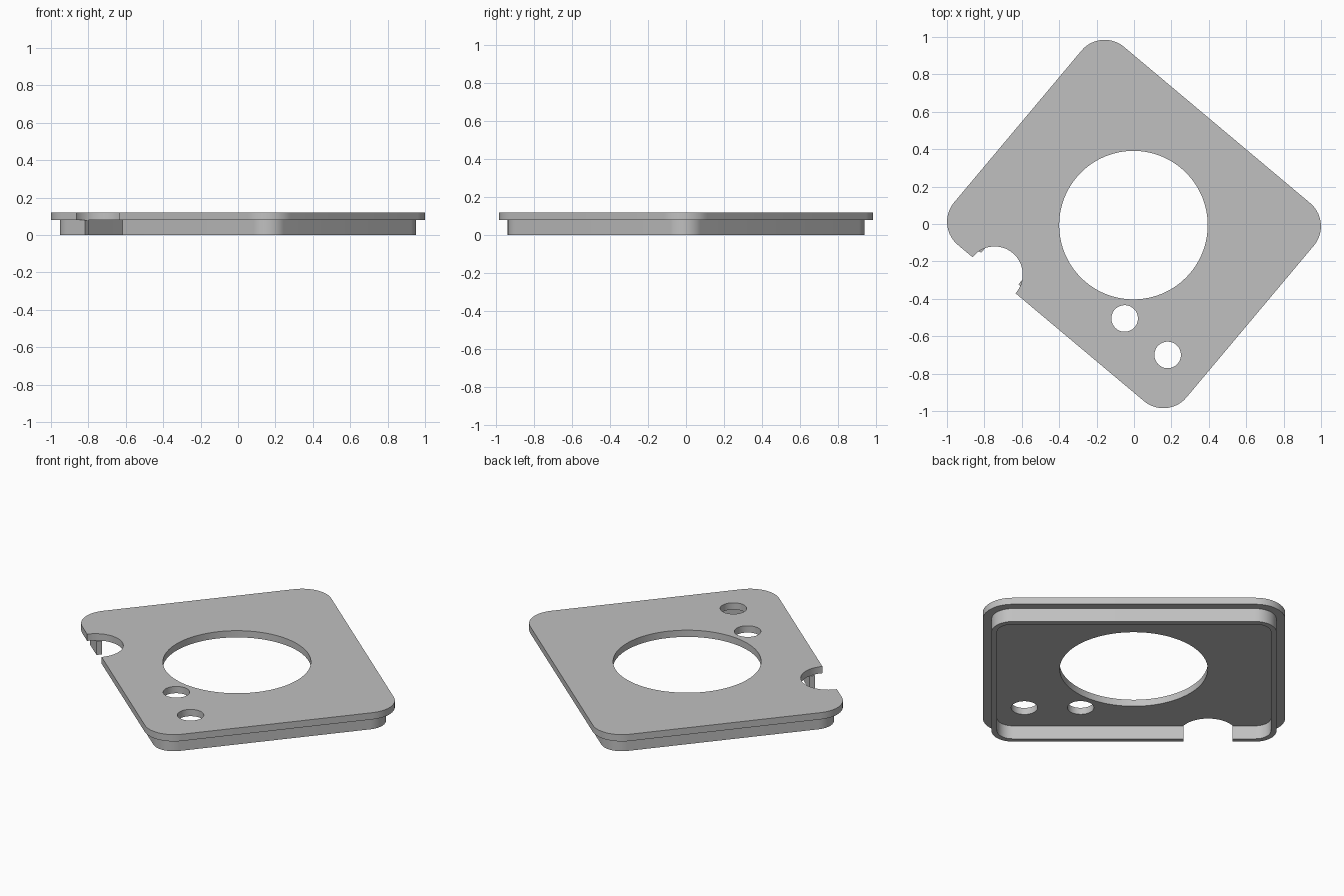
import bpy, bmesh
from math import cos, sin, pi, radians
from mathutils import Matrix

cube = bpy.data.objects.get("Cube")
if cube:
    bpy.data.objects.remove(cube, do_unlink=True)

TURN = Matrix.Rotation(radians(-40), 4, 'Z')
HALF_A, HALF_B, RADIUS = 0.65, 0.53, 0.161   # corner arc centres and radius
LEDGE, WALL = 0.047, 0.03                    # rim inset and rim thickness
SPLIT, TOP = 0.08, 0.12                      # underside and top of the plate

grey = bpy.data.materials.new("plain_grey")
grey.use_nodes = True
colour = (0.53, 0.53, 0.53, 1)
grey.diffuse_color = colour
grey.node_tree.nodes["Principled BSDF"].inputs["Base Color"].default_value = colour


def prism(name, outline, z0, z1, turn=Matrix()):
    """Extrude a flat outline from z0 to z1."""
    bm = bmesh.new()
    face = bm.faces.new([bm.verts.new((x, y, z0)) for x, y in outline])
    grown = bmesh.ops.extrude_face_region(bm, geom=[face])
    top = [v for v in grown["geom"] if isinstance(v, bmesh.types.BMVert)]
    bmesh.ops.translate(bm, verts=top, vec=(0, 0, z1 - z0))
    bmesh.ops.recalc_face_normals(bm, faces=bm.faces)
    bm.transform(turn)
    mesh = bpy.data.meshes.new(name)
    bm.to_mesh(mesh)
    bm.free()
    mesh.materials.append(grey)
    obj = bpy.data.objects.new(name, mesh)
    bpy.context.collection.objects.link(obj)
    return obj


def circle(x, y, r, n=64):
    return [(x + r * cos(2 * pi * i / n), y + r * sin(2 * pi * i / n)) for i in range(n)]


def rounded(inset, steps=14):
    """Rounded rectangle whose corners stay concentric when inset."""
    points = []
    r = RADIUS - inset
    for k, (sx, sy) in enumerate([(1, 1), (-1, 1), (-1, -1), (1, -1)]):
        for i in range(steps + 1):
            a = (k + i / steps) * pi / 2
            points.append((sx * HALF_A + r * cos(a), sy * HALF_B + r * sin(a)))
    return points


def cut(obj, cutters):
    """Subtract each cutter, then discard it."""
    bpy.ops.object.select_all(action='DESELECT')
    bpy.context.view_layer.objects.active = obj
    obj.select_set(True)
    for cutter in cutters:
        mod = obj.modifiers.new("cut", 'BOOLEAN')
        mod.operation, mod.solver, mod.object = 'DIFFERENCE', 'EXACT', cutter
        bpy.ops.object.modifier_apply(modifier=mod.name)
        bpy.data.objects.remove(cutter, do_unlink=True)
    bpy.ops.object.shade_smooth_by_angle(angle=radians(30))


# Top plate with the large opening, two small holes and the edge notch
plate = prism("top_plate", rounded(0), SPLIT, TOP, TURN)
holes = [(-0.003, -0.006, 0.397, 128), (-0.05, -0.505, 0.071, 48),
         (0.18, -0.70, 0.071, 48), (-0.745, -0.27, 0.15, 64)]
cut(plate, [prism("hole_cutter", circle(*h), 0, 0.2) for h in holes])

# Hollow rim below the plate, with a straight gap under the notch
rim = prism("lower_rim", rounded(LEDGE), 0, SPLIT, TURN)
gap = [(-0.527, -0.8), (-0.266, -0.8), (-0.266, -0.5), (-0.527, -0.5)]
cut(rim, [prism("inner_cutter", rounded(LEDGE + WALL), -0.1, 0.2, TURN),
          prism("gap_cutter", gap, -0.1, 0.2, TURN)])
